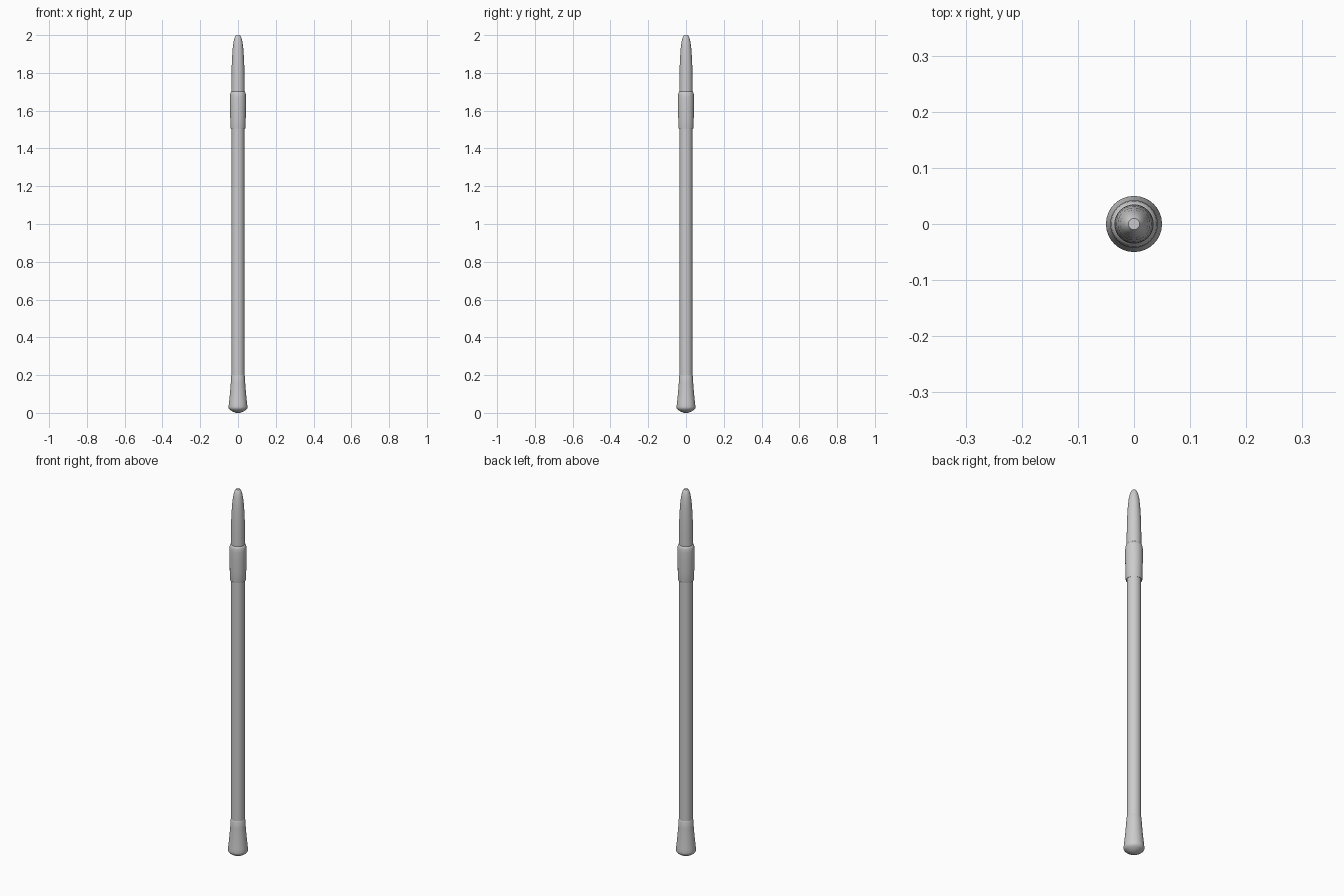
import bpy, bmesh, math

if "Cube" in bpy.data.objects:
    bpy.data.objects.remove(bpy.data.objects["Cube"])

SIDES = 32


def lathe(name, profile):
    """Revolve (radius, height) points about z, closing the ends on the axis."""
    bm = bmesh.new()
    rings = []
    for r, z in profile:
        rings.append([bm.verts.new((r * math.cos(2 * math.pi * i / SIDES),
                                    r * math.sin(2 * math.pi * i / SIDES), z))
                      for i in range(SIDES)])
    for a, b in zip(rings, rings[1:]):
        for i in range(SIDES):
            j = (i + 1) % SIDES
            bm.faces.new((a[i], a[j], b[j], b[i]))
    bm.faces.new(rings[0][::-1])
    bm.faces.new(rings[-1])
    bmesh.ops.recalc_face_normals(bm, faces=bm.faces)
    mesh = bpy.data.meshes.new(name)
    bm.to_mesh(mesh)
    bm.free()
    ob = bpy.data.objects.new(name, mesh)
    bpy.context.collection.objects.link(ob)
    bpy.ops.object.select_all(action='DESELECT')
    ob.select_set(True)
    bpy.context.view_layer.objects.active = ob
    bpy.ops.object.shade_smooth_by_angle(angle=math.radians(35))
    return ob


# Long straight handle
lathe("shaft", [(0.034, 0.19), (0.034, 1.53)])

# Flared foot with a shallow domed underside
lathe("foot", [(0.012, 0.0), (0.028, 0.007), (0.042, 0.016), (0.049, 0.024),
               (0.05, 0.032), (0.048, 0.05), (0.042, 0.11), (0.038, 0.16),
               (0.036, 0.195), (0.034, 0.20)])

# Thicker collar, slightly barrelled, with a lip at its lower edge
lathe("collar", [(0.034, 1.508), (0.039, 1.505), (0.040, 1.51), (0.041, 1.56),
                 (0.0425, 1.62), (0.0425, 1.67), (0.041, 1.688),
                 (0.038, 1.698), (0.034, 1.702)])

# Rounded bullet-shaped tip
lathe("tip", [(0.035, 1.69), (0.035, 1.75), (0.034, 1.82), (0.032, 1.87),
              (0.029, 1.92), (0.025, 1.955), (0.020, 1.98), (0.015, 1.993),
              (0.010, 2.0)])
